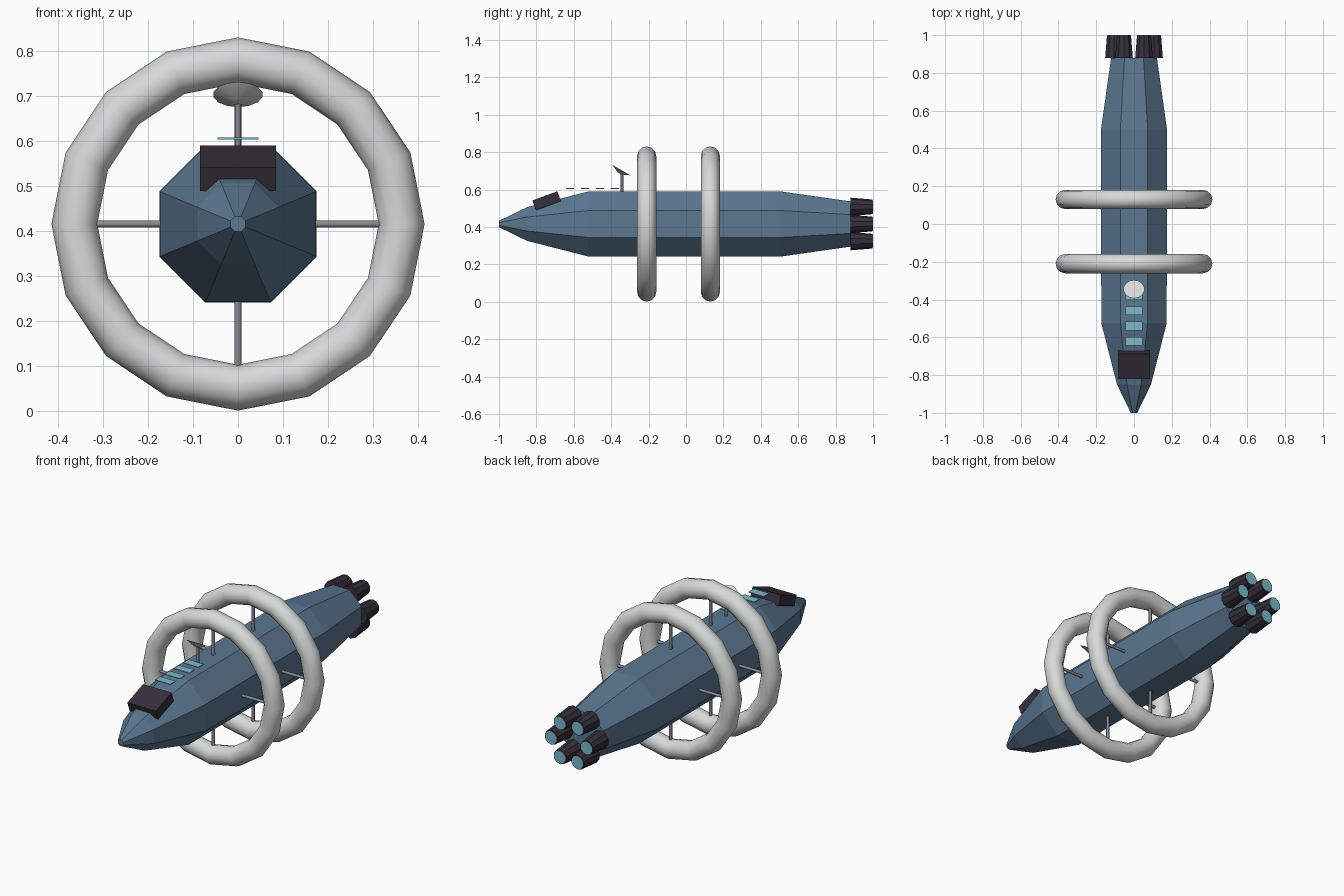
import bpy, bmesh, math
from mathutils import Matrix, Vector

cube = bpy.data.objects.get("Cube")
if cube:
    bpy.data.objects.remove(cube, do_unlink=True)

MID = 0.416  # height of the ship's long axis


def material(name, rgb):
    m = bpy.data.materials.new(name)
    m.use_nodes = True
    m.diffuse_color = (*rgb, 1)
    bsdf = next(n for n in m.node_tree.nodes if n.type == 'BSDF_PRINCIPLED')
    bsdf.inputs["Base Color"].default_value = (*rgb, 1)
    return m


BLUE = material("hull blue", (0.105, 0.185, 0.285))
WHITE = material("ring white", (0.68, 0.70, 0.70))
DARK = material("dark charcoal", (0.035, 0.03, 0.045))
TEAL = material("glowing teal", (0.20, 0.49, 0.59))
GREY = material("strut grey", (0.25, 0.26, 0.30))


def finish(obj, name, mat):
    obj.name = name
    obj.data.materials.append(mat)
    return obj


def box(name, mat, loc, size, tilt=0):
    bpy.ops.mesh.primitive_cube_add(size=1, location=loc, rotation=(tilt, 0, 0))
    obj = finish(bpy.context.object, name, mat)
    obj.scale = size
    return obj


def cone(name, mat, start, end, r1, r2, sides, smooth=False):
    """Tapered cylinder running from start to end."""
    start, end = Vector(start), Vector(end)
    axis = end - start
    bpy.ops.mesh.primitive_cone_add(
        vertices=sides, radius1=r1, radius2=r2, depth=axis.length,
        location=(start + end) / 2,
        rotation=axis.to_track_quat('Z', 'Y').to_euler())
    obj = finish(bpy.context.object, name, mat)
    if smooth:
        bpy.ops.object.shade_smooth_by_angle(angle=math.radians(50))
    return obj


# Octagonal hull lofted from (y, apothem) stations
stations = [(-1, 0.017), (-0.85, 0.09), (-0.525, 0.173), (0.5, 0.175), (0.88, 0.121)]
bm = bmesh.new()
loops = []
for y, apothem in stations:
    r = apothem / math.cos(math.pi / 8)
    angles = [math.pi / 8 + i * math.pi / 4 for i in range(8)]
    loops.append([bm.verts.new((r * math.cos(a), y, MID + r * math.sin(a))) for a in angles])
for a, b in zip(loops, loops[1:]):
    for i in range(8):
        j = (i + 1) % 8
        bm.faces.new((a[i], a[j], b[j], b[i]))
bm.faces.new(loops[0])
bm.faces.new(loops[-1])
bmesh.ops.recalc_face_normals(bm, faces=bm.faces)
mesh = bpy.data.meshes.new("hull")
bm.to_mesh(mesh)
bm.free()
hull = bpy.data.objects.new("hull", mesh)
bpy.context.collection.objects.link(hull)
finish(hull, "hull", BLUE)

# Habitat rings, each held by two crossing struts
for label, y in (("front", -0.21), ("rear", 0.13)):
    bpy.ops.mesh.primitive_torus_add(
        major_segments=16, minor_segments=12, major_radius=0.364, minor_radius=0.051,
        location=(0, y, MID), rotation=(math.pi / 2, 0, 0))
    finish(bpy.context.object, label + "_ring", WHITE)
    bpy.ops.object.shade_smooth()
    reach = 0.33
    cone(label + "_cross_strut", GREY, (-reach, y, MID), (reach, y, MID), 0.008, 0.008, 8, True)
    cone(label + "_upright_strut", GREY, (0, y, MID - reach), (0, y, MID + reach), 0.008, 0.008, 8, True)

# Tilted bridge block on the nose
box("bridge", DARK, (0, -0.745, 0.54), (0.17, 0.142, 0.056), math.radians(20))

# Row of thin window panels hovering over the deck
for i in range(4):
    box(f"window_panel_{i + 1}", TEAL, (0, -0.62 + i * 0.08, 0.606), (0.092, 0.045, 0.004))

# Antenna mast and tilted dish
cone("antenna_mast", GREY, (0, -0.342, 0.57), (0, -0.342, 0.69), 0.007, 0.007, 8, True)
centre = Vector((0, -0.345, 0.704))
facing = Matrix.Rotation(math.radians(-30), 3, 'X') @ Vector((0, 0, 1))
cone("antenna_dish", WHITE, centre - facing * 0.02, centre, 0.012, 0.056, 14, True)

# Hexagon of six engine nozzles with glowing ends
for i in range(6):
    a = i * math.pi / 3
    x, z = 0.106 * math.cos(a), MID + 0.106 * math.sin(a)
    cone(f"engine_{i + 1}", DARK, (x, 0.88, z), (x, 0.998, z), 0.049, 0.039, 10)
    cone(f"engine_glow_{i + 1}", TEAL, (x, 0.995, z), (x, 1, z), 0.035, 0.035, 10)
